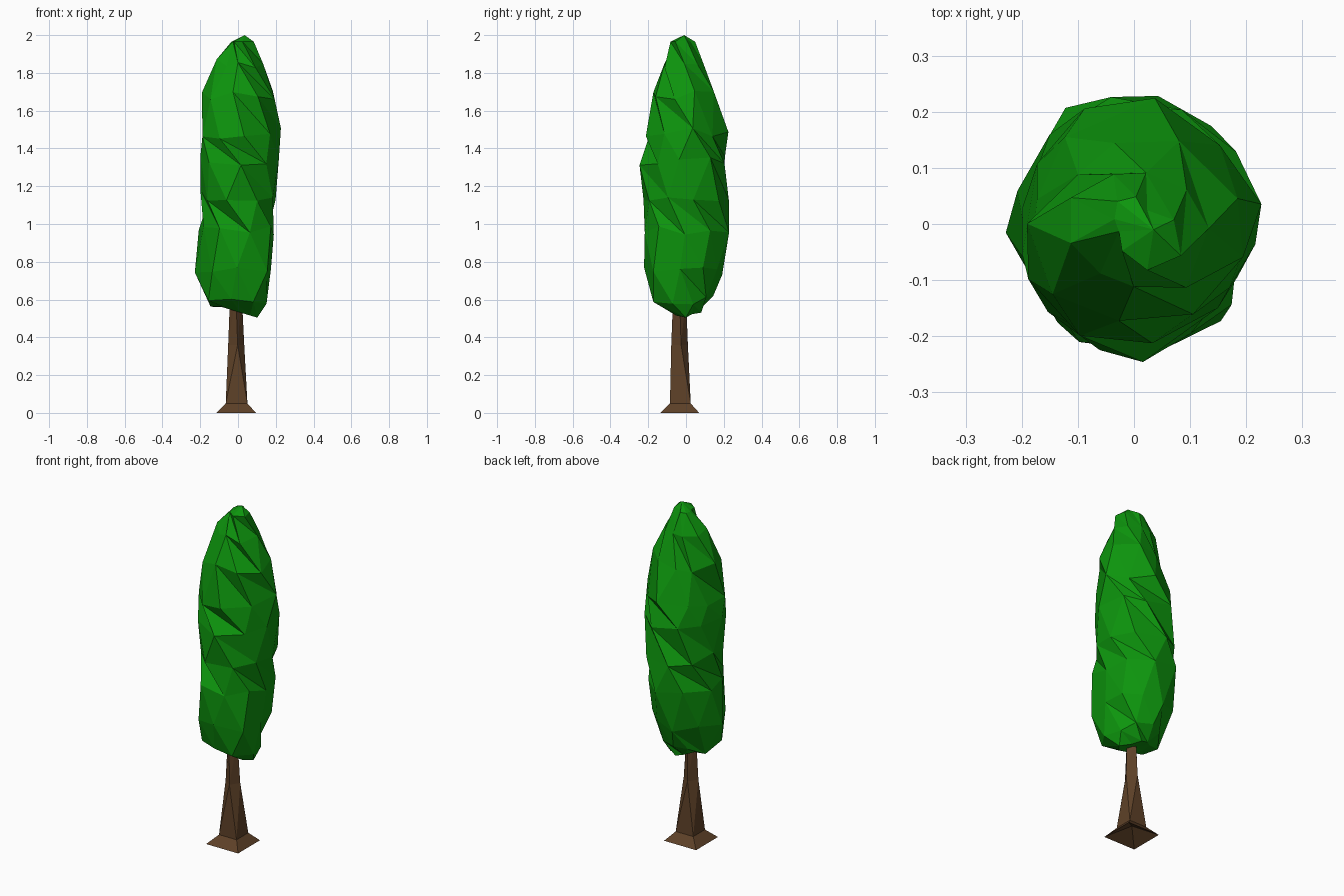
import bpy, math, random

if "Cube" in bpy.data.objects:
    bpy.data.objects.remove(bpy.data.objects["Cube"])

random.seed(7)

def material(name, rgb):
    m = bpy.data.materials.new(name)
    m.diffuse_color = (*rgb, 1)
    m.use_nodes = True
    m.node_tree.nodes["Principled BSDF"].inputs["Base Color"].default_value = m.diffuse_color
    return m

def square(turn, z, x0, x1, y0, y1):
    """Turned square stretched to fill the given x and y extents."""
    a = [math.radians(turn + 90 * i) for i in range(4)]
    m = max(abs(math.cos(t)) for t in a)
    return [((x0 + x1) / 2 + math.cos(t) / m * (x1 - x0) / 2,
             (y0 + y1) / 2 + math.sin(t) / m * (y1 - y0) / 2, z) for t in a]

# directions (degrees) in which the crown radii below are given
DIRS = (0, 35, 90, 131, 180, 215, 270, 311, 360)

def outline(n, turn, z, radii, jitter=0.0, tilt=0.0, dz=0.0):
    """Uneven n-gon following radii that change with direction."""
    pts = []
    for i in range(n):
        a = (turn + 360 * (i + random.uniform(-jitter, jitter)) / n) % 360
        k = max(k for k in range(8) if DIRS[k] <= a)
        f = (a - DIRS[k]) / (DIRS[k + 1] - DIRS[k])
        r = radii[k] * (1 - f) + radii[(k + 1) % 8] * f
        r *= 1 + random.uniform(-0.05, 0.04) * (jitter > 0)
        x, y = r * math.cos(math.radians(a)), r * math.sin(math.radians(a))
        pts.append((x, y, z + tilt * x + random.uniform(-dz, dz)))
    return pts

def loft(name, rings, bottom, top, mat, grooves=0.0):
    """Skin the rings with triangles, some folded inwards, and close the ends."""
    n = len(rings[0])
    verts = [v for r in rings for v in r] + [bottom, top]
    b, t = len(verts) - 2, len(verts) - 1
    last = (len(rings) - 1) * n
    faces = []
    for i in range(n):
        j = (i + 1) % n
        for k in range(len(rings) - 1):
            p, q, r, s = k * n + i, k * n + j, k * n + n + j, k * n + n + i
            if random.random() < grooves:
                faces += [(p, q, s), (q, r, s)]
            else:
                faces += [(p, q, r), (p, r, s)]
        faces += [(b, j, i), (t, last + i, last + j)]
    me = bpy.data.meshes.new(name)
    me.from_pydata(verts, [], faces)
    me.materials.append(mat)
    ob = bpy.data.objects.new(name, me)
    bpy.context.collection.objects.link(ob)

green = material("leaf green", (0.004, 0.30, 0.004))
brown = material("bark brown", (0.112, 0.053, 0.021))

# trunk: four sides, flared hollow foot, twisting towards the crown
trunk = [
    square(45, 0.0, -0.115, 0.095, -0.135, 0.07),
    square(45, 0.05, -0.065, 0.05, -0.085, 0.025),
    square(10, 0.36, -0.052, 0.033, -0.078, 0.01),
    square(0, 0.62, -0.042, 0.02, -0.068, 0.0),
]
loft("trunk", trunk, (-0.01, -0.03, 0.06), (-0.01, -0.03, 0.63), brown)

# foliage: twisted column, one row of radii per height
profile = [
    (0.59, (.135, .12, .15, .14, .15, .19, .175, .20)),
    (0.75, (.175, .175, .19, .215, .235, .24, .215, .225)),
    (0.96, (.195, .20, .255, .235, .208, .21, .238, .225)),
    (1.15, (.208, .225, .23, .225, .19, .20, .25, .22)),
    (1.34, (.235, .217, .23, .22, .19, .215, .26, .21)),
    (1.48, (.225, .21, .24, .19, .168, .22, .23, .185)),
    (1.68, (.20, .193, .155, .13, .185, .195, .175, .20)),
    (1.85, (.135, .107, .09, .11, .13, .107, .115, .15)),
]
crown = [outline(9, 0, 0.535, (.10, .05, .09, .07, .11, .10, .07, .08), 0.1, -0.3)]
for k, (z, radii) in enumerate(profile):
    crown.append(outline(9, -26 * (k + 1), z, radii, jitter=0.14, dz=0.03))
# narrow ridge at the tip
crown.append(outline(9, -26 * 9, 1.965, (.08, .03, .05, .05, .03, .03, .07, .11)))
loft("foliage", crown, (0, -0.01, 0.54), (0.035, -0.01, 2.0), green, grooves=0.4)
